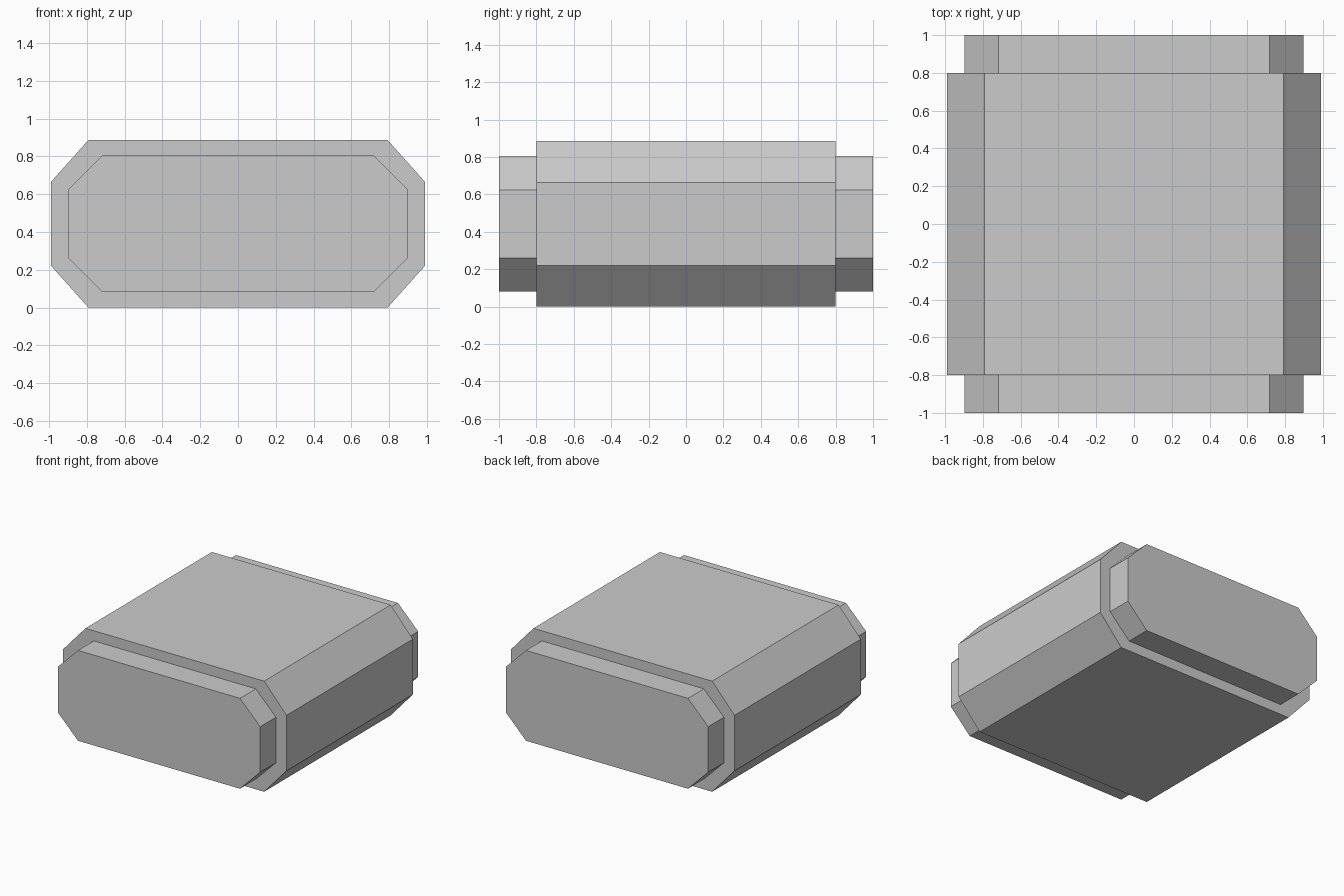
import bpy, bmesh

if "Cube" in bpy.data.objects:
    bpy.data.objects.remove(bpy.data.objects["Cube"])

CENTRE_Z = 0.443


def octagon(bm, y, half_w, half_h, cut_x, cut_z):
    """Ring of vertices: a rectangle with cut corners, in the xz plane."""
    quarter = [(half_w, half_h - cut_z), (half_w - cut_x, half_h)]
    pts = quarter + [(-x, z) for x, z in reversed(quarter)]
    pts += [(-x, -z) for x, z in pts]
    return [bm.verts.new((x, y, CENTRE_Z + z)) for x, z in pts]


body = (0.99, 0.443, 0.198, 0.221)
cap = (0.897, 0.362, 0.179, 0.18)

# Chamfered body with a smaller raised cap at each end, as one closed skin
sections = [(-1.0, cap), (-0.8, cap), (-0.8, body),
            (0.8, body), (0.8, cap), (1.0, cap)]
bm = bmesh.new()
rings = [octagon(bm, y, *size) for y, size in sections]
for a, b in zip(rings, rings[1:]):
    for i in range(8):
        j = (i + 1) % 8
        bm.faces.new((a[i], a[j], b[j], b[i]))
bm.faces.new(rings[0])
bm.faces.new(rings[-1])
bmesh.ops.recalc_face_normals(bm, faces=bm.faces)

mesh = bpy.data.meshes.new("chamfered_block")
bm.to_mesh(mesh)
bm.free()
block = bpy.data.objects.new("chamfered_block", mesh)
bpy.context.collection.objects.link(block)
